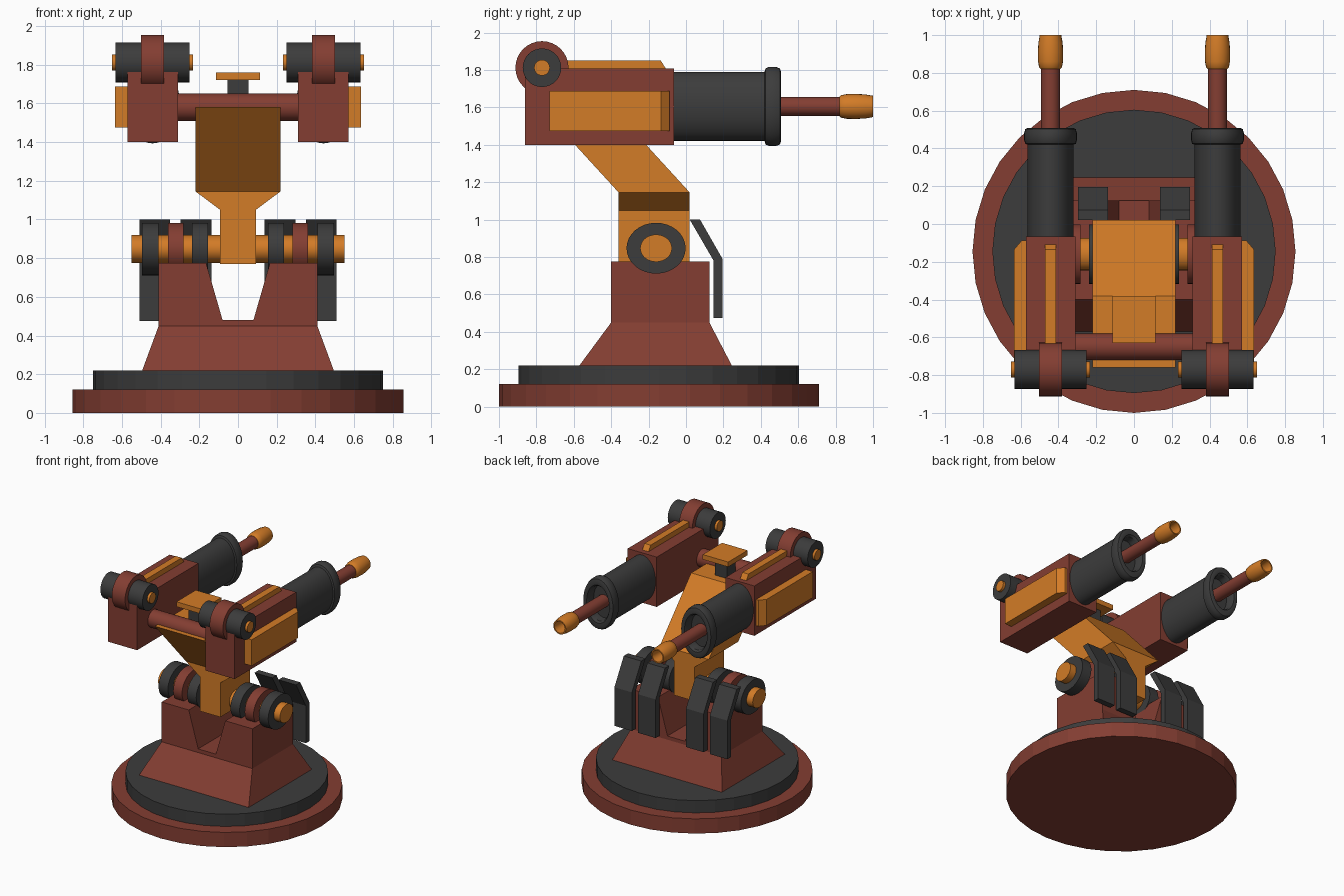
import bpy, bmesh, math
from mathutils import Vector

if "Cube" in bpy.data.objects:
    bpy.data.objects.remove(bpy.data.objects["Cube"])


def material(name, rgb):
    m = bpy.data.materials.new(name)
    m.diffuse_color = (*rgb, 1)
    m.use_nodes = True
    m.node_tree.nodes["Principled BSDF"].inputs["Base Color"].default_value = m.diffuse_color
    return m


RED = material("red_brown", (0.23, 0.048, 0.032))
ORANGE = material("orange", (0.65, 0.2, 0.02))
GREY = material("dark_grey", (0.045, 0.045, 0.045))


def finish(name, bm, mat, mirror=False, smooth=False):
    bmesh.ops.remove_doubles(bm, verts=bm.verts, dist=1e-5)
    bmesh.ops.recalc_face_normals(bm, faces=bm.faces)
    me = bpy.data.meshes.new(name)
    bm.to_mesh(me)
    bm.free()
    me.materials.append(mat)
    ob = bpy.data.objects.new(name, me)
    bpy.context.collection.objects.link(ob)
    if smooth:
        bpy.ops.object.select_all(action='DESELECT')
        ob.select_set(True)
        bpy.context.view_layer.objects.active = ob
        bpy.ops.object.shade_smooth_by_angle(angle=math.radians(35))
    if mirror:
        ob.modifiers.new("Mirror", 'MIRROR')
    return ob


def prism(name, pts, axis, lo, hi, mat, mirror=False):
    """Extrude a 2D profile along axis; pts use the two other axes in order."""
    bm = bmesh.new()
    ends = []
    for d in (lo, hi):
        ring = []
        for a, b in pts:
            co = [a, b]
            co.insert(axis, d)
            ring.append(bm.verts.new(co))
        ends.append(ring)
        bm.faces.new(ring)
    n = len(pts)
    for i in range(n):
        j = (i + 1) % n
        bm.faces.new((ends[0][i], ends[0][j], ends[1][j], ends[1][i]))
    return finish(name, bm, mat, mirror)


def rect(a0, a1, b0, b1):
    return [(a0, b0), (a1, b0), (a1, b1), (a0, b1)]


def lathe(name, profile, axis, centre, mat, n=32, squash=(1, 1), mirror=False, smooth=True):
    """Spin (radius, position) points around an axis, with an elliptical squash."""
    bm = bmesh.new()
    rings = []
    for r, t in profile:
        ring = []
        for i in range(n):
            ang = 2 * math.pi * i / n
            co = [r * squash[0] * math.cos(ang), r * squash[1] * math.sin(ang)]
            co.insert(axis, t)
            ring.append(bm.verts.new(Vector(co) + Vector(centre)))
        rings.append(ring)
    for p, q in zip(rings, rings[1:]):
        for i in range(n):
            j = (i + 1) % n
            bm.faces.new((p[i], p[j], q[j], q[i]))
    bm.faces.new(rings[0])
    bm.faces.new(rings[-1])
    return finish(name, bm, mat, mirror, smooth)


def cyl(name, r, lo, hi, axis, centre, mat, **kw):
    return lathe(name, [(r, lo), (r, hi)], axis, centre, mat, **kw)


# round base
BASE = (0, -0.145, 0)
cyl("base_disc", 0.855, 0, 0.12, 2, BASE, RED, smooth=False)
cyl("turntable", 0.75, 0.12, 0.22, 2, BASE, GREY, smooth=False)

# pedestal: tapered foot and notched yoke
bm = bmesh.new()
levels = []
for x, y0, y1, z in ((0.495, -0.57, 0.245, 0.22), (0.41, -0.40, 0.125, 0.45)):
    levels.append([bm.verts.new((a, b, z)) for a, b in rect(-x, x, y0, y1)])
    bm.faces.new(levels[-1])
for i in range(4):
    j = (i + 1) % 4
    bm.faces.new((levels[0][i], levels[0][j], levels[1][j], levels[1][i]))
finish("pedestal_foot", bm, RED)
prism("pedestal_yoke", [(-0.41, 0.45), (0.41, 0.45), (0.41, 0.775), (0.165, 0.775), (0.08, 0.48),
                        (-0.08, 0.48), (-0.165, 0.775), (-0.41, 0.775)], 1, -0.40, 0.125, RED)

# elbow axle with collars
AXLE = (0, -0.16, 0.847)
OVAL = (1, 0.86)
cyl("elbow_axle", 0.085, -0.55, 0.55, 0, AXLE, ORANGE, squash=OVAL)
for name, lo, hi, mat in (("outer_collar", 0.41, 0.495, GREY), ("middle_collar", 0.283, 0.363, RED),
                          ("inner_collar", 0.155, 0.237, GREY)):
    cyl(name, 0.158, lo, hi, 0, AXLE, mat, squash=OVAL, mirror=True)

# bent guard flaps behind the elbow
FLAP = [(0.02, 1.0), (0.075, 1.0), (0.195, 0.79), (0.195, 0.475), (0.148, 0.475), (0.148, 0.78)]
prism("outer_flap", FLAP, 0, 0.352, 0.51, GREY, mirror=True)
prism("inner_flap", FLAP, 0, 0.137, 0.296, GREY, mirror=True)

# arm: narrow neck flaring into a wide leaning slab
bm = bmesh.new()
sections = []
for x, y0, y1, z in ((0.093, -0.36, 0.02, 0.77), (0.093, -0.36, 0.02, 1.05),
                     (0.22, -0.36, 0.02, 1.145), (0.22, -0.76, -0.38, 1.582)):
    sections.append([bm.verts.new((a, b, z)) for a, b in rect(-x, x, y0, y1)])
bm.faces.new(sections[0])
bm.faces.new(sections[-1])
for p, q in zip(sections, sections[1:]):
    for i in range(4):
        j = (i + 1) % 4
        bm.faces.new((p[i], p[j], q[j], q[i]))
finish("arm", bm, ORANGE)

# cross bar and top plate
cyl("cross_bar", 0.071, -0.33, 0.33, 0, (0, -0.65, 1.58), RED)
prism("plate_post", rect(-0.055, 0.055, -0.56, -0.45), 2, 1.57, 1.72, GREY)
prism("top_plate", rect(-0.115, 0.115, -0.63, -0.38), 2, 1.72, 1.76, ORANGE)

# gun housings with side panels and top rails
GX = 0.442
prism("gun_housing", rect(0.31, 0.572, -0.86, -0.065), 2, 1.40, 1.807, RED, mirror=True)
prism("side_panel", [(0.56, -0.73), (0.635, -0.73), (0.635, -0.135), (0.595, -0.088), (0.56, -0.088)],
      2, 1.475, 1.688, ORANGE, mirror=True)
prism("top_rail", [(-0.70, 1.80), (-0.103, 1.80), (-0.135, 1.85), (-0.70, 1.85)],
      0, GX - 0.028, GX + 0.028, ORANGE, mirror=True)

# rear rollers
ROLL = (GX, -0.77, 1.812)
cyl("roller", 0.103, -0.19, 0.19, 0, ROLL, GREY, mirror=True)
cyl("roller_band", 0.142, -0.06, 0.06, 0, ROLL, RED, mirror=True)
cyl("roller_pin", 0.042, -0.21, 0.21, 0, ROLL, ORANGE, mirror=True)

# oval barrel jackets with rounded, recessed lips
GUN = (GX, 0, 1.605)
lathe("barrel_jacket", [(0.185, -0.08), (0.185, 0.42), (0.203, 0.425), (0.212, 0.445), (0.212, 0.48),
                        (0.203, 0.502), (0.185, 0.508), (0.155, 0.505), (0.142, 0.49), (0.138, 0.43)],
      1, GUN, GREY, squash=(0.66, 1), mirror=True)

# barrels and hollow muzzles
cyl("barrel", 0.05, 0.40, 0.86, 1, GUN, RED, n=24, mirror=True)
lathe("muzzle", [(0.052, 0.82), (0.06, 0.828), (0.066, 0.86), (0.067, 0.91), (0.064, 0.96),
                 (0.057, 1.0), (0.047, 1.0), (0.04, 0.90)], 1, GUN, ORANGE, n=24, mirror=True)
